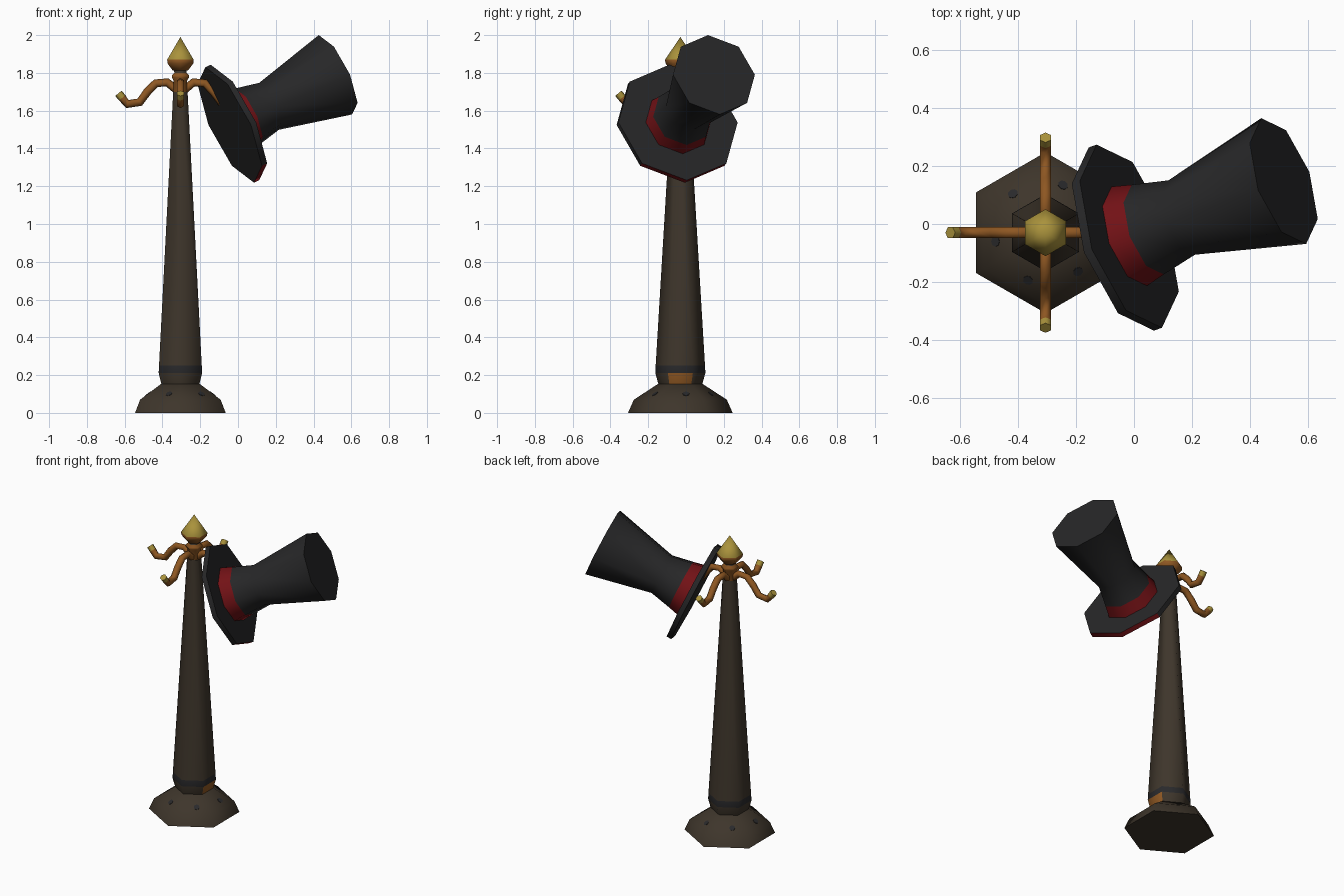
import bpy, bmesh, math
from mathutils import Vector

cube = bpy.data.objects.get("Cube")
if cube:
    bpy.data.objects.remove(cube)


def material(name, r, g, b):
    m = bpy.data.materials.new(name)
    m.use_nodes = True
    m.diffuse_color = (r, g, b, 1)
    bsdf = m.node_tree.nodes["Principled BSDF"]
    bsdf.inputs["Base Color"].default_value = (r, g, b, 1)
    bsdf.inputs["Roughness"].default_value = 0.8
    return m


BROWN = material("dark brown wood", .048, .036, .024)
SLATE = material("dark slate", .022, .022, .024)
COPPER = material("copper", .27, .095, .016)
GOLD = material("gold", .40, .29, .045)
BLACK = material("black felt", .020, .020, .021)
RED = material("red ribbon", .17, .006, .008)

X, Y, Z = Vector((1, 0, 0)), Vector((0, 1, 0)), Vector((0, 0, 1))
POLE = Vector((-.305, -.03, 0))
APOTHEM = math.cos(math.pi / 6)


def ring(center, a, b, radius, sides):
    steps = [2 * math.pi * i / sides for i in range(sides)]
    return [center + (a * math.cos(t) + b * math.sin(t)) * radius for t in steps]


def loft(name, rings, mats, bands, rule=None):
    """Skin rings of points; bands gives a material slot per span."""
    bm = bmesh.new()
    loops = [[bm.verts.new(p) for p in r] for r in rings]
    n = len(loops[0])
    for k, (lo, hi) in enumerate(zip(loops, loops[1:])):
        for i in range(n):
            j = (i + 1) % n
            f = bm.faces.new((lo[i], lo[j], hi[j], hi[i]))
            f.material_index = bands[k]
    bm.faces.new(loops[0]).material_index = bands[0]
    bm.faces.new(loops[-1]).material_index = bands[-1]
    bmesh.ops.remove_doubles(bm, verts=bm.verts, dist=1e-5)
    bmesh.ops.recalc_face_normals(bm, faces=bm.faces)
    if rule:
        for f in bm.faces:
            f.normal_update()
            slot = rule(f)
            if slot is not None:
                f.material_index = slot
    me = bpy.data.meshes.new(name)
    bm.to_mesh(me)
    bm.free()
    for m in mats:
        me.materials.append(m)
    ob = bpy.data.objects.new(name, me)
    bpy.context.collection.objects.link(ob)
    bpy.ops.object.select_all(action="DESELECT")
    ob.select_set(True)
    bpy.context.view_layer.objects.active = ob
    bpy.ops.object.shade_smooth_by_angle(angle=math.radians(65))
    return ob


def hex_lathe(name, profile, mats, bands, rule=None):
    """Six-sided turned part on the pole axis; profile is (half width, z)."""
    rings = [ring(POLE + Z * z, Y, X, w / APOTHEM, 6) for w, z in profile]
    return loft(name, rings, mats, bands, rule)


# Foot
FOOT = [(.24, 0), (.213, .07), (.10, .155)]
hex_lathe("foot", FOOT, [BROWN], [0, 0])

# Studs on the sloping foot faces
slope = Vector((FOOT[2][0] - FOOT[1][0], 0, FOOT[2][1] - FOOT[1][1]))
for i in range(6):
    turn = math.radians(60 * i)
    out = Vector((math.cos(turn), math.sin(turn), 0))
    side = Z.cross(out)
    up = (out * slope.x + Z * slope.z).normalized()
    normal = side.cross(up)
    normal *= 1 if normal.z > 0 else -1
    spot = POLE + out * .172 + side * .03 + Z * .101
    loft("foot_stud_%d" % (i + 1),
         [ring(spot + normal * d, side, up, .018, 8) for d in (-.004, .002)],
         [SLATE], [0])

# Collar with a copper plate on one side, dark hoop and tapered pole


def plate_rule(f):
    z = f.calc_center_median().z
    return 2 if f.normal.x > .9 and .16 < z < .21 else None


hex_lathe("pole", [(.10, .15), (.115, .212), (.113, .252), (.038, 1.70)],
          [BROWN, SLATE, COPPER], [0, 1, 0], plate_rule)

# Arm hub and pointed finial
hex_lathe("arm_hub", [(.03, 1.685), (.036, 1.70), (.036, 1.76), (.045, 1.775),
                      (.045, 1.787), (.032, 1.80), (.034, 1.815)],
          [COPPER, BROWN], [0, 0, 0, 0, 0, 1])
hex_lathe("finial", [(.040, 1.812), (.068, 1.85), (.070, 1.87), (.0, 1.99)],
          [COPPER, GOLD], [0, 0, 1])

# Four wavy hook arms
PATH = [(.02, 1.71), (.07, 1.75), (.13, 1.745), (.175, 1.70),
        (.215, 1.645), (.28, 1.635), (.308, 1.668), (.328, 1.692)]
for name, out in (("left", X), ("right", -X), ("back", Y), ("front", -Y)):
    pts = [POLE + out * r + Z * z for r, z in PATH]
    side = Z.cross(out)
    rings = []
    for i, p in enumerate(pts):
        along = (pts[min(i + 1, len(pts) - 1)] - pts[max(i - 1, 0)]).normalized()
        rings.append(ring(p, side.cross(along), side, .022, 6))
    loft(name + "_arm", rings, [COPPER, GOLD], [0] * 6 + [1])

# Top hat hanging on the left arm
HAT = Vector((-.03, -.047, 1.531))
axis = Vector((.546, .195, .259)).normalized()
across = axis.cross(Z).normalized()
rise = across.cross(axis)


def hat_rings(profile):
    return [ring(HAT + axis * t, rise, across, r, 8) for r, t in profile]


loft("hat_brim", hat_rings([(.335, -.016), (.335, .016)]), [BLACK, RED], [0],
     lambda f: 1 if f.normal.z < -.6 else None)
loft("hat_crown", hat_rings([(.183, .01), (.164, .09), (.136, .226), (.23, .635)]),
     [BLACK, RED], [1, 0, 0])
